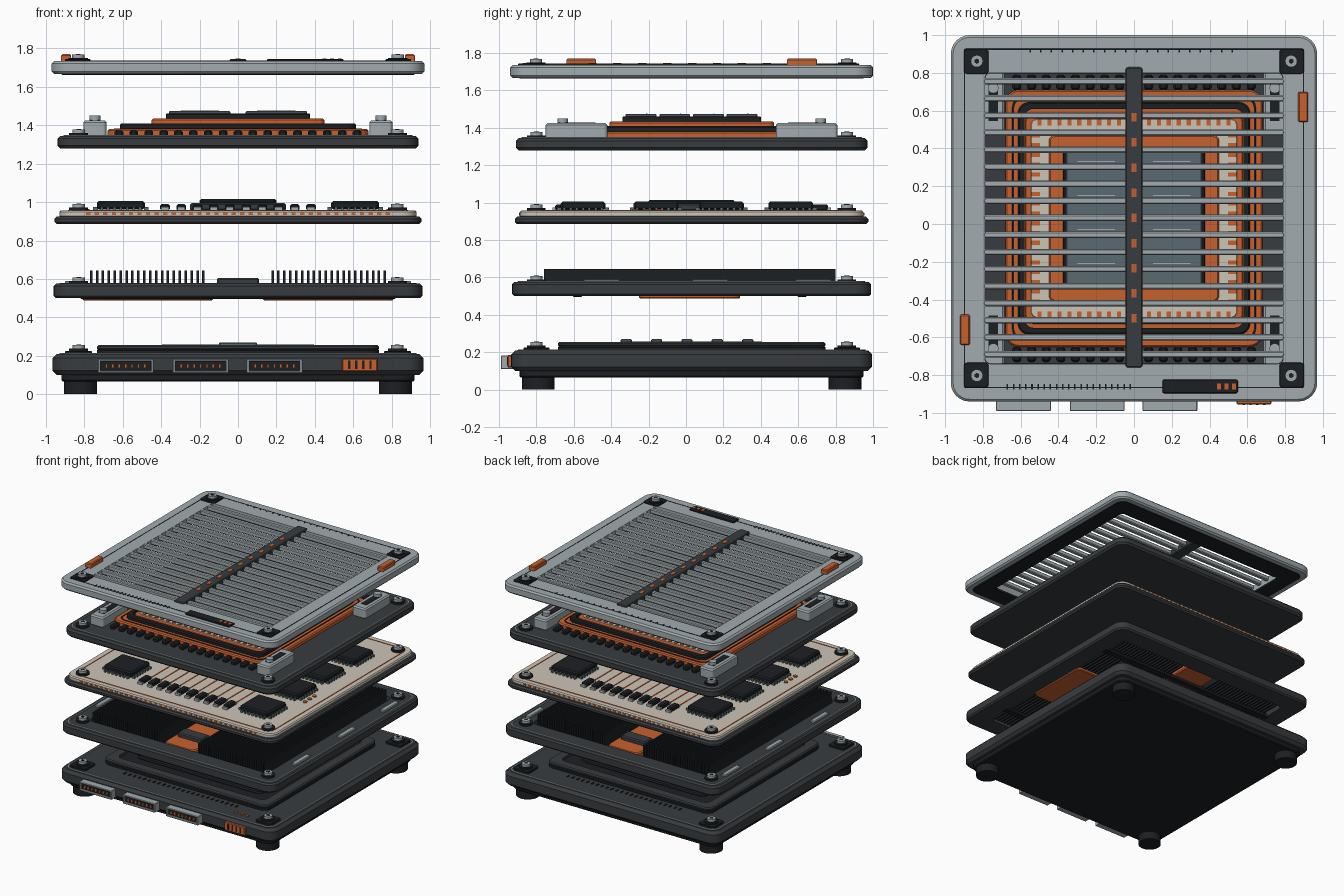
import bpy, bmesh, math
from mathutils import Matrix, Vector

if "Cube" in bpy.data.objects:
    bpy.data.objects.remove(bpy.data.objects["Cube"])

CY = 0.03  # all layers share this y centre


def mat(name, r, g, b):
    m = bpy.data.materials.new(name)
    m.diffuse_color = (r, g, b, 1)
    m.use_nodes = True
    m.node_tree.nodes["Principled BSDF"].inputs["Base Color"].default_value = m.diffuse_color
    return m


DARK = mat("charcoal", 0.04, 0.045, 0.05)
BLACK = mat("black", 0.012, 0.014, 0.017)
LIGHT = mat("light_grey", 0.36, 0.41, 0.43)
ORANGE = mat("orange", 0.58, 0.12, 0.028)
BEIGE = mat("beige", 0.60, 0.55, 0.47)
TEAL = mat("slate", 0.10, 0.147, 0.168)


def finish(name, bm, m, smooth=False):
    bmesh.ops.recalc_face_normals(bm, faces=bm.faces)
    me = bpy.data.meshes.new(name)
    bm.to_mesh(me)
    bm.free()
    me.materials.append(m)
    ob = bpy.data.objects.new(name, me)
    bpy.context.collection.objects.link(ob)
    if smooth:
        bpy.ops.object.select_all(action='DESELECT')
        ob.select_set(True)
        bpy.context.view_layer.objects.active = ob
        bpy.ops.object.shade_smooth_by_angle(angle=math.radians(30))
    return ob


def outline(hx, hy, r, n=6):
    pts = []
    for q, (sx, sy) in enumerate(((1, 1), (-1, 1), (-1, -1), (1, -1))):
        for i in range(n + 1):
            a = math.pi / 2 * (q + i / n)
            pts.append((sx * (hx - r) + r * math.cos(a), sy * (hy - r) + r * math.sin(a)))
    return pts


def slab(name, z0, z1, hx, hy, r, m, hole=None, bev=0.008, x=0, y=CY):
    """Rounded, bevelled plate; hole = (hx, hy, r) turns it into a frame."""
    bm = bmesh.new()
    prof = [(hx - d, hy - d, max(r - d, 0.002), z)
            for d, z in ((bev, z0), (0, z0 + bev), (0, z1 - bev), (bev, z1))]
    if hole:
        prof += [(*hole, z1), (*hole, z0)]
    loops = [[bm.verts.new((x + px, y + py, z)) for px, py in outline(a, b, c)]
             for a, b, c, z in prof]
    n = len(loops[0])
    pairs = list(zip(loops, loops[1:])) + ([(loops[-1], loops[0])] if hole else [])
    for lo, hi in pairs:
        for i in range(n):
            j = (i + 1) % n
            bm.faces.new((lo[i], lo[j], hi[j], hi[i]))
    if not hole:
        bm.faces.new(loops[0])
        bm.faces.new(loops[-1])
    return finish(name, bm, m, True)


def boxes(name, items, m, bev=0.0):
    """One object from (x, y, z0, z1, size_x, size_y) boxes."""
    bm = bmesh.new()
    for x, y, z0, z1, sx, sy in items:
        bmesh.ops.create_cube(bm, size=1, matrix=Matrix.Translation((x, y, (z0 + z1) / 2))
                              @ Matrix.Diagonal((sx, sy, z1 - z0, 1)))
    if bev:
        bmesh.ops.bevel(bm, geom=bm.edges[:], offset=bev, segments=1, affect='EDGES')
    return finish(name, bm, m)


def discs(name, items, m, seg=24):
    """One object from (x, y, z0, z1, radius) cylinders."""
    bm = bmesh.new()
    for x, y, z0, z1, r in items:
        bmesh.ops.create_cone(bm, cap_ends=True, segments=seg, radius1=r, radius2=r, depth=z1 - z0,
                              matrix=Matrix.Translation((x, y, (z0 + z1) / 2)))
    return finish(name, bm, m, seg > 8)


def corners(dx, dy):
    return [(sx * dx, CY + sy * dy) for sx in (-1, 1) for sy in (-1, 1)]


def span(a, b, n):
    return [a + (b - a) * i / (n - 1) for i in range(n)]


def screws(layer, z, d=0.83):
    c = corners(d, d)
    discs(layer + "_washers", [(x, y, z, z + 0.015, 0.05) for x, y in c], BLACK)
    discs(layer + "_screws", [(x, y, z + 0.01, z + 0.034, 0.032) for x, y in c], LIGHT)
    discs(layer + "_screw_sockets", [(x, y, z + 0.03, z + 0.036, 0.014) for x, y in c], BLACK, 6)


def trim(layer, z, h):
    slab(layer + "_trim", z - 0.005, z + 0.005, h, h, 0.07, LIGHT, (h - 0.012, h - 0.012, 0.06), 0.002)


# --- Layer 1: base tray with feet and ports
discs("feet", [(x, y, 0, 0.075, 0.087) for x, y in corners(0.82, 0.82)], BLACK, 32)
slab("base_bottom", 0.065, 0.11, 0.92, 0.92, 0.08, BLACK)
slab("base_body", 0.10, 0.21, 0.965, 0.965, 0.09, DARK, bev=0.022)
trim("base", 0.21, 0.93)
slab("base_panel", 0.205, 0.235, 0.735, 0.715, 0.06, BLACK)
slab("base_panel_rim", 0.23, 0.255, 0.735, 0.715, 0.06, DARK, (0.66, 0.64, 0.05))
slab("base_panel_step", 0.23, 0.25, 0.56, 0.54, 0.05, BLACK)
slab("base_panel_core", 0.245, 0.258, 0.40, 0.38, 0.04, DARK, bev=0.004)
boxes("base_contacts", [(0, y, 0.25, 0.27, 0.2, 0.06) for y in span(-0.32, 0.33, 5)], TEAL, 0.005)
boxes("base_ticks", [(x, CY + s * 0.76, 0.21, 0.215, 0.012, 0.03)
                     for x in span(-0.5, 0.5, 24) for s in (-1, 1)], BLACK)
boxes("base_lights", [(x, -0.82, 0.208, 0.216, 0.025, 0.02) for x in (0.56, 0.61, 0.66)], ORANGE)
screws("base", 0.222)
slab_pads = [slab("base_corner_pad", 0.205, 0.225, 0.07, 0.07, 0.02, BLACK, None, 0.004, x, y)
             for x, y in corners(0.83, 0.83)]
ports = (-0.585, -0.195, 0.19)
frame, dark, pins = [], [], []
for p in ports:
    for z0, z1 in ((0.11, 0.122), (0.17, 0.182)):
        frame.append((p, -0.955, z0, z1, 0.29, 0.07))
    for s in (-1, 1):
        frame.append((p + s * 0.138, -0.955, 0.11, 0.182, 0.014, 0.07))
    dark.append((p, -0.95, 0.12, 0.172, 0.27, 0.05))
    pins += [(p + d, -0.977, 0.136, 0.156, 0.012, 0.012) for d in span(-0.1, 0.1, 7)]
boxes("port_frames", frame, LIGHT, 0.003)
boxes("port_insets", dark, BLACK)
boxes("port_pins", pins, ORANGE)
boxes("power_port", [(0.635, -0.935, 0.118, 0.186, 0.185, 0.04)], ORANGE, 0.005)
boxes("power_slots", [(x, -0.952, 0.13, 0.174, 0.013, 0.01) for x in span(0.58, 0.69, 4)], BLACK)

# --- Layer 2: heat sink
slab("sink_frame", 0.50, 0.575, 0.96, 0.96, 0.09, DARK, (0.80, 0.80, 0.04), 0.012)
trim("sink", 0.575, 0.93)
boxes("sink_fins", [(s * x, 0.02, 0.515, 0.645, 0.013, 1.56)
                    for x in span(0.18, 0.765, 20) for s in (-1, 1)], BLACK)
boxes("sink_rails", [(0, y, 0.495, 0.53, 1.64, 0.05) for y in (-0.58, 0.62)], BLACK, 0.005)
for s in (-1, 1):
    slab("sink_copper_pad", 0.488, 0.515, 0.34, 0.27, 0.04, ORANGE, None, 0.006, s * 0.47, 0.02)
slab("sink_copper_strip", 0.52, 0.572, 0.14, 0.79, 0.05, ORANGE)
boxes("sink_straps", [(0, CY + d, 0.565, 0.605, 0.22, 0.10) for d in (-0.6, 0, 0.6)], DARK, 0.008)
boxes("sink_edge_bars", [(s * 0.88, y, 0.57, 0.59, 0.04, 0.19)
                         for y in (-0.45, 0.13, 0.68) for s in (-1, 1)], LIGHT, 0.005)
screws("sink", 0.574)

# --- Layer 3: circuit board
slab("board_tray", 0.885, 0.925, 0.955, 0.945, 0.09, DARK, bev=0.012)
slab("board", 0.92, 0.957, 0.93, 0.92, 0.08, BEIGE)
slab("board_edge_trace", 0.952, 0.96, 0.885, 0.875, 0.05, ORANGE, (0.877, 0.867, 0.045), 0.002)
boxes("board_edge_pads", [(x, CY + s * 0.92, 0.932, 0.945, 0.022, 0.008)
                          for x in span(-0.78, 0.78, 36) for s in (-1, 1)], ORANGE)
chips = [(s * 0.61, y) for y in (-0.55, -0.16, 0.19, 0.56) for s in (-1, 1)]
boxes("chips", [(x, y, 0.962, 1.005, 0.25, 0.24) for x, y in chips], BLACK, 0.01)
boxes("chip_pins", [(x + d, y + s * 0.127, 0.956, 0.975, 0.014, 0.025)
                    for x, y in chips for d in span(-0.1, 0.1, 7) for s in (-1, 1)]
      + [(x + s * 0.132, y + d, 0.956, 0.975, 0.025, 0.014)
         for x, y in chips for d in span(-0.1, 0.1, 7) for s in (-1, 1)], TEAL)
slab("processor_carrier", 0.955, 0.995, 0.25, 0.28, 0.03, DARK)
slab("processor_cap", 0.99, 1.015, 0.20, 0.23, 0.03, BLACK)
row = [(x, CY + s * 0.68) for x in span(-0.38, 0.38, 10) for s in (-1, 1)]
boxes("capacitors", [(x, y, 0.956, 0.99, 0.05, 0.10) for x, y in row], BLACK, 0.008)
boxes("capacitor_ends", [(x, y + d, 0.956, 0.975, 0.04, 0.02) for x, y in row for d in (-0.055, 0.055)], LIGHT)
boxes("board_traces", [(x, CY + s * 0.46, 0.955, 0.96, 0.01, 0.34)
                       for x in span(-0.38, 0.38, 10) for s in (-1, 1)]
      + [(s * x, CY + d, 0.955, 0.96, 0.25, 0.01) for x in (0.36,) for d in span(-0.2, 0.2, 6)
         for s in (-1, 1)], ORANGE)
discs("board_dots", [(s * 0.79, CY + d, 0.955, 0.965, 0.016) for d in (-0.30, -0.24, -0.18) for s in (-1, 1)], ORANGE, 12)
screws("board", 0.956)

# --- Layer 4: stepped coil stack
slab("coil_tray", 1.28, 1.345, 0.94, 0.94, 0.09, DARK, bev=0.014)
trim("coil", 1.345, 0.91)
slab("coil_outer", 1.34, 1.38, 0.68, 0.68, 0.07, ORANGE)
slab("coil_outer_groove", 1.376, 1.384, 0.645, 0.645, 0.06, BLACK, (0.635, 0.635, 0.055), 0.002)
slab("coil_dark_ring", 1.375, 1.41, 0.615, 0.615, 0.06, BLACK, (0.58, 0.58, 0.05))
slab("coil_mid", 1.375, 1.40, 0.575, 0.56, 0.05, ORANGE, bev=0.004)
slab("coil_spacer", 1.39, 1.404, 0.545, 0.525, 0.03, BEIGE, bev=0.003)
boxes("coil_pins", [(x, CY + s * 0.507, 1.40, 1.41, 0.022, 0.03) for x in span(-0.5, 0.5, 20) for s in (-1, 1)]
      + [(s * 0.52, CY + y, 1.40, 1.41, 0.045, 0.022) for y in span(-0.44, 0.44, 18) for s in (-1, 1)], ORANGE)
slab("coil_inner", 1.40, 1.435, 0.45, 0.44, 0.03, ORANGE)
slab("core", 1.43, 1.462, 0.375, 0.37, 0.015, BLACK, bev=0.005)
cells = [(s * 0.20, CY + y) for y in (-0.27, -0.09, 0.09, 0.27) for s in (-1, 1)]
boxes("core_cells", [(x, y, 1.455, 1.475, 0.32, 0.165) for x, y in cells], TEAL, 0.005)
boxes("core_cell_lines", [(x, y + 0.03, 1.472, 1.477, 0.20, 0.006) for x, y in cells], LIGHT)
boxes("coil_terminals", [(x, CY + s * 0.72, 1.34, 1.376, 0.045, 0.08)
                         for x in span(-0.62, 0.62, 17) for s in (-1, 1)], BLACK, 0.01)
for x, y in corners(0.745, 0.615):
    slab("coil_mount", 1.34, 1.425, 0.06, 0.165, 0.02, LIGHT, None, 0.01, x, y)
boxes("coil_mount_slots", [(x, y, 1.42, 1.428, 0.05, 0.2) for x, y in corners(0.745, 0.615)], BLACK)
discs("coil_mount_bolts", [(x, y, 1.42, 1.45, 0.028) for x, y in corners(0.745, 0.69)], LIGHT)
screws("coil", 1.344)

# --- Layer 5: slatted lid
slab("lid_frame", 1.667, 1.735, 0.97, 0.97, 0.10, LIGHT, (0.79, 0.77, 0.03), 0.012)
slab("lid_underside", 1.663, 1.68, 0.92, 0.92, 0.07, BLACK, (0.788, 0.768, 0.03), 0.003)
for i, y in enumerate(span(-0.69, 0.755, 17)):
    slab("lid_slat", 1.70, 1.737, 0.797, 0.017, 0.016, LIGHT, None, 0.006, 0, y)
slab("lid_rib", 1.69, 1.745, 0.045, 0.795, 0.015, DARK, bev=0.006, y=0.035)
boxes("lid_rib_lights", [(0, y, 1.74, 1.748, 0.025, 0.045) for y in span(-0.50, 0.565, 9)], ORANGE)
for x, y in corners(0.835, 0.83):
    slab("lid_corner_pad", 1.73, 1.744, 0.066, 0.066, 0.02, BLACK, None, 0.003, x, y)
screws("lid", 1.735, 0.832)
for s in (-1, 1):
    slab("lid_latch", 1.73, 1.77, 0.026, 0.08, 0.008, ORANGE, None, 0.006, s * 0.895, CY + s * 0.59)
slab("lid_groove", 1.73, 1.737, 0.90, 0.898, 0.01, BLACK, (0.894, 0.892, 0.01), 0.001)
slab("lid_display", 1.73, 1.745, 0.20, 0.037, 0.012, BLACK, None, 0.004, 0.35, -0.86)
boxes("lid_display_lights", [(x, -0.86, 1.74, 1.748, 0.02, 0.03) for x in (0.45, 0.49, 0.53)], ORANGE)
boxes("lid_ticks", [(x, -0.862, 1.73, 1.738, 0.008, 0.03) for x in span(-0.67, -0.02, 21)]
      + [(x, 0.917, 1.73, 1.738, 0.008, 0.02) for x in span(-0.55, 0.52, 20)], BLACK)
